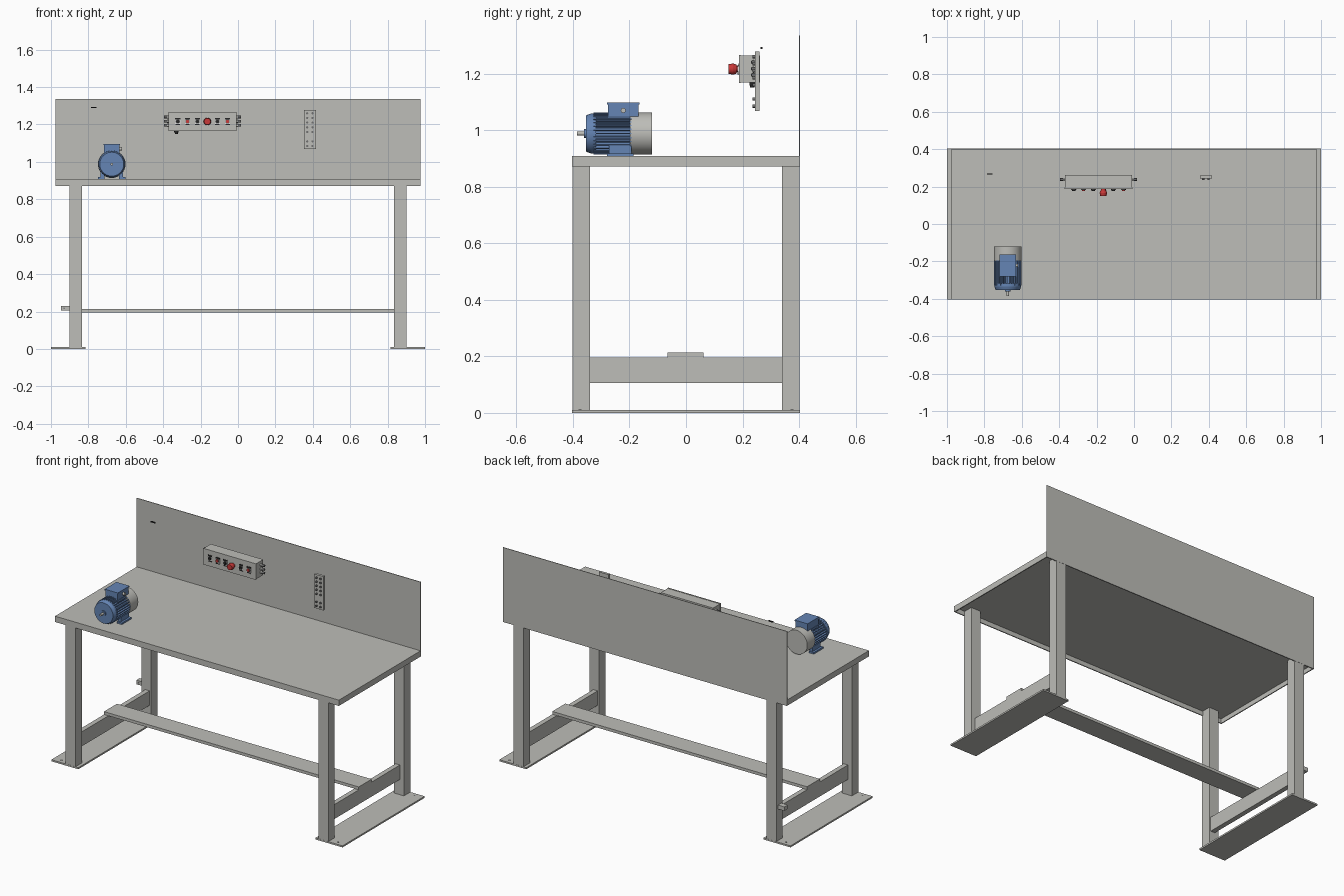
import bpy, bmesh, math
from mathutils import Matrix, Vector

cube = bpy.data.objects.get("Cube")
if cube:
    bpy.data.objects.remove(cube, do_unlink=True)


def material(name, r, g, b):
    m = bpy.data.materials.new(name)
    m.use_nodes = True
    m.diffuse_color = (r, g, b, 1)
    m.node_tree.nodes["Principled BSDF"].inputs["Base Color"].default_value = (r, g, b, 1)
    return m


GREY = material("workbench grey", 0.51, 0.51, 0.48)
BLUE = material("motor blue", 0.13, 0.235, 0.46)
RED = material("button red", 0.58, 0.04, 0.04)
BLACK = material("black plastic", 0.02, 0.02, 0.02)
WHITE = material("label white", 0.75, 0.75, 0.75)
STEEL = material("dark steel", 0.16, 0.16, 0.16)


def finish(name, bm, mat, smooth=False):
    me = bpy.data.meshes.new(name)
    bm.to_mesh(me)
    bm.free()
    me.materials.append(mat)
    ob = bpy.data.objects.new(name, me)
    bpy.context.collection.objects.link(ob)
    if smooth:
        bpy.ops.object.select_all(action="DESELECT")
        ob.select_set(True)
        bpy.context.view_layer.objects.active = ob
        bpy.ops.object.shade_smooth_by_angle(angle=math.radians(35))
    return ob


def box(name, x, y, z, mat):
    """Box from (min, max) ranges."""
    bm = bmesh.new()
    lo, hi = Vector((x[0], y[0], z[0])), Vector((x[1], y[1], z[1]))
    bmesh.ops.create_cube(bm, size=1, matrix=Matrix.Translation((lo + hi) / 2)
                          @ Matrix.Diagonal((*(hi - lo), 1)))
    return finish(name, bm, mat)


def rod(name, a, b, r, mat, sides=24, r2=None):
    """Cylinder or cone between two points."""
    a, b = Vector(a), Vector(b)
    bm = bmesh.new()
    turn = (b - a).to_track_quat("Z", "Y").to_matrix().to_4x4()
    bmesh.ops.create_cone(bm, cap_ends=True, segments=sides, radius1=r,
                          radius2=r if r2 is None else r2, depth=(b - a).length,
                          matrix=Matrix.Translation((a + b) / 2) @ turn)
    return finish(name, bm, mat, True)


def span(s, a, b):
    """Range mirrored to side s."""
    return tuple(sorted((s * a, s * b)))


# Table top: folded sheet with an open underside
X, Y = 0.975, 0.403
box("table_top", (-X, X), (-Y, Y), (0.9, 0.908), GREY)
for s in (-1, 1):
    box("top_end_lip", span(s, X - 0.006, X), (-Y, Y), (0.872, 0.902), GREY)
    box("top_long_lip", (-X, X), span(s, Y - 0.006, Y), (0.872, 0.902), GREY)
box("back_panel", (-X, X), (Y - 0.004, Y), (0.872, 1.335), GREY)

# Frame, mirrored left to right
for s in (-1, 1):
    box("foot_plate", span(s, 0.815, 1.0), (-Y, Y), (0, 0.01), GREY)
    box("side_rail", span(s, 0.845, 0.875), (-0.34, 0.34), (0.105, 0.195), GREY)
    for t in (-1, 1):
        box("leg", span(s, 0.835, 0.902), span(t, 0.34, 0.402), (0.01, 0.9), GREY)
        rod("foot_bolt", (s * 0.95, t * 0.375, 0.009), (s * 0.95, t * 0.375, 0.0115), 0.006, STEEL, 12)
box("foot_rest", (-0.875, 0.875), (-0.065, 0.062), (0.195, 0.213), GREY)
box("leg_bracket", (-0.945, -0.9), (0.352, 0.385), (0.205, 0.23), GREY)
rod("bracket_screw", (-0.93, 0.353, 0.217), (-0.93, 0.349, 0.217), 0.004, STEEL, 12)

# Motor
MX, MZ = -0.675, 0.988


def motor_disc(name, y0, y1, r, mat, r2=None, sides=40):
    return rod(name, (MX, y0, MZ), (MX, y1, MZ), r, mat, sides, r2)


motor_disc("motor_shaft", -0.386, -0.34, 0.007, GREY, sides=16)
motor_disc("shaft_collar", -0.36, -0.35, 0.016, BLUE)
motor_disc("motor_end_bell", -0.354, -0.335, 0.064, BLUE, 0.071)
motor_disc("motor_end_flange", -0.335, -0.318, 0.071, BLUE)
motor_disc("motor_core", -0.32, -0.19, 0.06, BLUE)
motor_disc("motor_fan_cover", -0.198, -0.12, 0.074, GREY)

bm = bmesh.new()
fins = 32
for i in range(fins):
    bmesh.ops.create_cube(bm, size=1, matrix=Matrix.Translation((MX, -0.26, MZ))
                          @ Matrix.Rotation(i * math.tau / fins, 4, "Y")
                          @ Matrix.Translation((0.064, 0, 0))
                          @ Matrix.Diagonal((0.02, 0.135, 0.005, 1)))
finish("motor_fins", bm, BLUE)

for s in (-1, 1):
    x0 = MX + s * 0.04
    box("motor_foot", span(1, x0, MX + s * 0.073), (-0.28, -0.185), (0.908, 0.918), BLUE)
    box("motor_foot_web", span(1, x0, MX + s * 0.06), (-0.272, -0.193), (0.915, 0.95), BLUE)
box("terminal_box", (-0.717, -0.633), (-0.276, -0.168), (1.035, 1.09), BLUE)
box("terminal_lid", (-0.72, -0.63), (-0.28, -0.164), (1.09, 1.097), BLUE)
rod("terminal_gland", (-0.635, -0.222, 1.07), (-0.62, -0.222, 1.07), 0.009, GREY, 16)

# Control box
box("control_box", (-0.37, -0.01), (0.192, 0.262), (1.168, 1.264), GREY)
box("control_box_lid", (-0.372, -0.008), (0.187, 0.194), (1.166, 1.266), GREY)
BZ = 1.216
for x, mat in ((-0.322, BLACK), (-0.27, RED), (-0.217, BLACK), (-0.11, BLACK), (-0.056, RED)):
    box("button_label", (x - 0.014, x + 0.014), (0.185, 0.188), (BZ + 0.011, BZ + 0.02), BLACK)
    box("button_plate", (x - 0.014, x + 0.014), (0.184, 0.188), (BZ - 0.016, BZ + 0.01), WHITE)
    rod("button_ring", (x, 0.186, BZ), (x, 0.182, BZ), 0.012, STEEL, 20)
    rod("button", (x, 0.184, BZ), (x, 0.177, BZ), 0.009, mat, 20)
    box("button_tag", (x - 0.012, x + 0.012), (0.183, 0.188), (BZ - 0.02, BZ - 0.014), BLACK)
rod("stop_button_stem", (-0.164, 0.188, BZ), (-0.164, 0.17, BZ), 0.013, RED, 20)
rod("stop_button_skirt", (-0.164, 0.178, BZ), (-0.164, 0.166, BZ), 0.016, RED, 28, 0.02)
rod("stop_button_cap", (-0.164, 0.167, BZ), (-0.164, 0.151, BZ), 0.02, RED, 28, 0.017)

# Cable glands on the ends and underside of the control box
for z in (1.195, 1.217, 1.24):
    for s, x in ((-1, -0.37), (1, -0.01)):
        rod("gland_nut", (x, 0.238, z), (x + s * 0.01, 0.238, z), 0.009, GREY, 6)
        rod("gland_cap", (x + s * 0.01, 0.238, z), (x + s * 0.026, 0.238, z), 0.007, STEEL, 16)
rod("lower_gland", (-0.33, 0.235, 1.168), (-0.33, 0.235, 1.158), 0.011, BLACK, 16)
rod("lower_gland_cap", (-0.33, 0.235, 1.158), (-0.33, 0.235, 1.15), 0.008, BLACK, 16)

# Terminal strip on the back panel side
box("terminal_strip", (0.352, 0.416), (0.244, 0.26), (1.068, 1.278), GREY)
for z in (1.085, 1.11, 1.16, 1.185, 1.21, 1.235, 1.26):
    for x in (0.37, 0.398):
        rod("strip_socket", (x, 0.246, z), (x, 0.236, z), 0.006, STEEL, 12)

# Small hook
box("hook_base", (-0.786, -0.756), (0.264, 0.27), (1.287, 1.294), BLACK)
